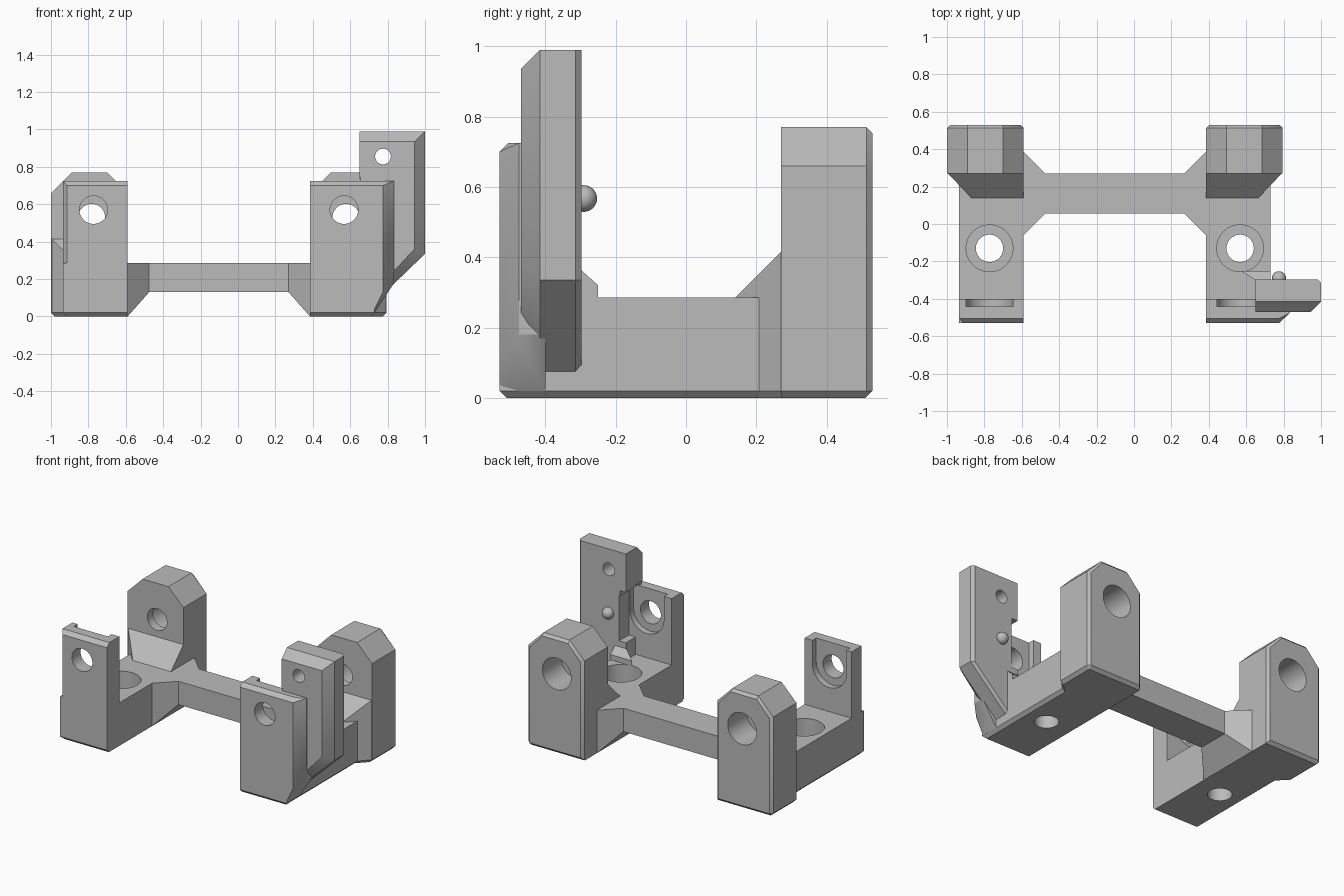
import bpy, bmesh, math
from mathutils import Vector, Matrix

if "Cube" in bpy.data.objects:
    bpy.data.objects.remove(bpy.data.objects["Cube"])

grey = bpy.data.materials.new("plain grey")
grey.use_nodes = True
grey.diffuse_color = (0.5, 0.5, 0.5, 1)
grey.node_tree.nodes["Principled BSDF"].inputs["Base Color"].default_value = (0.5, 0.5, 0.5, 1)

MID = -0.1025                    # symmetry plane between the two arms
INNER, OUTER, WIDE = 0.4875, 0.8325, 0.8975
HOLE = 0.67                      # offset of the screw holes from MID
EDGE = 0.02                      # small edge chamfer


def finish(bm, name):
    bmesh.ops.recalc_face_normals(bm, faces=bm.faces)
    mesh = bpy.data.meshes.new(name)
    bm.to_mesh(mesh)
    bm.free()
    mesh.materials.append(grey)
    obj = bpy.data.objects.new(name, mesh)
    bpy.context.collection.objects.link(obj)
    return obj


def hull(name, points):
    """Convex solid around the points, with flat areas merged."""
    bm = bmesh.new()
    for p in points:
        bm.verts.new(p)
    bmesh.ops.convex_hull(bm, input=bm.verts)
    bmesh.ops.dissolve_limit(bm, angle_limit=0.01, verts=bm.verts, edges=bm.edges)
    return finish(bm, name)


def box_points(x0, x1, y0, y1, z0, z1):
    return [(x, y, z) for x in (x0, x1) for y in (y0, y1) for z in (z0, z1)]


def layer(y, outline):
    return [(x, y, z) for x, z in outline]


def cylinder(r, start, end):
    a, b = Vector(start), Vector(end)
    bm = bmesh.new()
    turn = (b - a).to_track_quat('Z', 'Y').to_matrix().to_4x4()
    bmesh.ops.create_cone(bm, cap_ends=True, segments=48, radius1=r, radius2=r,
                          depth=(b - a).length, matrix=Matrix.Translation((a + b) / 2) @ turn)
    return finish(bm, "cutter")


def cut(obj, cutters):
    bpy.context.view_layer.objects.active = obj
    for c in cutters:
        c.hide_render = True
        mod = obj.modifiers.new("cut", 'BOOLEAN')
        mod.operation, mod.solver, mod.object = 'DIFFERENCE', 'EXACT', c
        bpy.ops.object.modifier_apply(modifier=mod.name)
        bpy.data.objects.remove(c)
    bpy.ops.object.select_all(action='DESELECT')
    obj.select_set(True)
    bpy.ops.object.shade_smooth_by_angle(angle=math.radians(30))


def nut_slot(x):
    """Round-bottomed recess, open at the top, in the back of a plate."""
    return [cylinder(0.125, (x, -0.44, 0.57), (x, -0.2, 0.57)),
            hull("cutter", box_points(x - 0.125, x + 0.125, -0.44, -0.2, 0.57, 0.735))]


for side, s in (("right", -1), ("left", 1)):
    def X(u):
        return MID + s * u

    # Base block with chamfered bottom and a counterbored screw hole
    pts = box_points(X(INNER), X(OUTER), -0.53, 0.4, EDGE, 0.285)
    pts += box_points(X(INNER), X(OUTER - EDGE), -0.51, 0.4, 0, EDGE)
    base = hull(side + "_base", pts)
    hx = X(HOLE)
    cut(base, [cylinder(0.125, (hx, -0.13, 0.14), (hx, -0.13, 0.4)),
               cylinder(0.073, (hx, -0.13, -0.1), (hx, -0.13, 0.4))])

    # Back tower with clipped top corners
    def tower_outline(d):
        return [(X(INNER + d), EDGE), (X(INNER + d), 0.66 - d / 2),
                (X(INNER + 0.11), 0.77 - d), (X(WIDE - 0.11), 0.77 - d),
                (X(WIDE - d), 0.66 - d / 2), (X(WIDE - d), EDGE)]
    pts = layer(0.27, tower_outline(0)) + layer(0.513, tower_outline(0))
    pts += layer(0.53, tower_outline(0.017))
    pts += [(X(u), y, 0) for u in (INNER, WIDE - EDGE) for y in (0.27, 0.51)]
    tower = hull(side + "_back_tower", pts)
    tx = X(0.68)
    cut(tower, [cylinder(0.072, (tx, 0.1, 0.53), (tx, 0.7, 0.53)),
                cylinder(0.105, (tx, 0.33, 0.53), (tx, 0.7, 0.53))])

    # Sloped foot in front of the tower
    pts = []
    for y, top, u in ((0.275, 0.42, WIDE), (0.14, 0.285, WIDE - 0.13)):
        pts += [(X(INNER), y, top), (X(u), y, top), (X(INNER), y, 0),
                (X(u), y, EDGE), (X(u - EDGE), y, 0)]
    hull(side + "_tower_foot", pts)

    # Flared end of the bridge
    hull(side + "_bridge_flare",
         box_points(X(INNER - 0.115), X(INNER - 0.114), 0.055, 0.27, 0.13, 0.285)
         + box_points(X(INNER), X(INNER + 0.005), -0.06, 0.385, 0, 0.285))

    # Front plate; the left one widens to carry the upright arm
    a, b = X(INNER), X(OUTER)
    if s < 0:
        front = [(a, EDGE), (a, 0.7), (b + EDGE, 0.7), (b + EDGE, EDGE)]
        full = [(a, EDGE), (a, 0.725), (b, 0.725), (b, EDGE)]
        shoulder = -0.505
    else:
        front = [(a, EDGE), (a, 0.7), (0.775, 0.7), (0.775, 0.13), (0.72, 0.07), (0.72, EDGE)]
        full = [(a, EDGE), (a, 0.725), (0.835, 0.725), (0.835, 0.18), (b, 0.07), (b, EDGE)]
        shoulder = -0.475
    pts = layer(-0.53, front) + layer(shoulder, full) + layer(-0.40, full)
    if s > 0:
        pts += [(a, -0.505, 0.725), (0.775, -0.505, 0.725)]
    plate = hull(side + "_front_plate", pts)
    cut(plate, nut_slot(hx) + [cylinder(0.075, (hx, -0.7, 0.57), (hx, -0.2, 0.57))])

# Bridge between the arms
hull("bridge", box_points(MID - 0.3735, MID + 0.3735, 0.055, 0.27, 0.13, 0.285))


# Upright arm on the left plate, with a slanted underside
def arm_outline(d):
    return [(0.65, 0.07 + d), (0.65, 0.99 - d), (1 - d, 0.99 - d),
            (1 - d, 0.335 + d / 2), (0.725, 0.07 + d)]


back = [(0.65, 0.07), (0.65, 0.99), (0.982, 0.99), (0.982, 0.335), (0.725, 0.09)]
arm = hull("upright_arm", layer(-0.47, arm_outline(0.055)) + layer(-0.415, arm_outline(0))
           + layer(-0.315, arm_outline(0)) + layer(-0.297, back))
hx = MID + HOLE
cut(arm, nut_slot(hx)
    + [hull("cutter", box_points(0.6, 0.70, -0.44, -0.2, 0.4, 0.70)),
       hull("cutter", box_points(0.6, 0.655, -0.6, -0.4, 0.72, 0.745)),
       cylinder(0.075, (hx, -0.7, 0.57), (hx, -0.2, 0.57)),
       cylinder(0.042, (0.775, -0.7, 0.855), (0.775, -0.1, 0.855))])

# Small sloped foot behind the arm
hull("arm_foot", [(x, y, z) for y, z, x0 in ((-0.30, 0.365, 0.65), (-0.25, 0.32, 0.57))
                  for x, z in ((x0, 0.27), (x0, z), (0.73, z), (0.73, 0.27))])

# Locating bump on the back of the arm
bm = bmesh.new()
bmesh.ops.create_uvsphere(bm, u_segments=32, v_segments=16, radius=0.038,
                          matrix=Matrix.Translation((0.775, -0.291, 0.567)))
cut(finish(bm, "locating_bump"), [])
